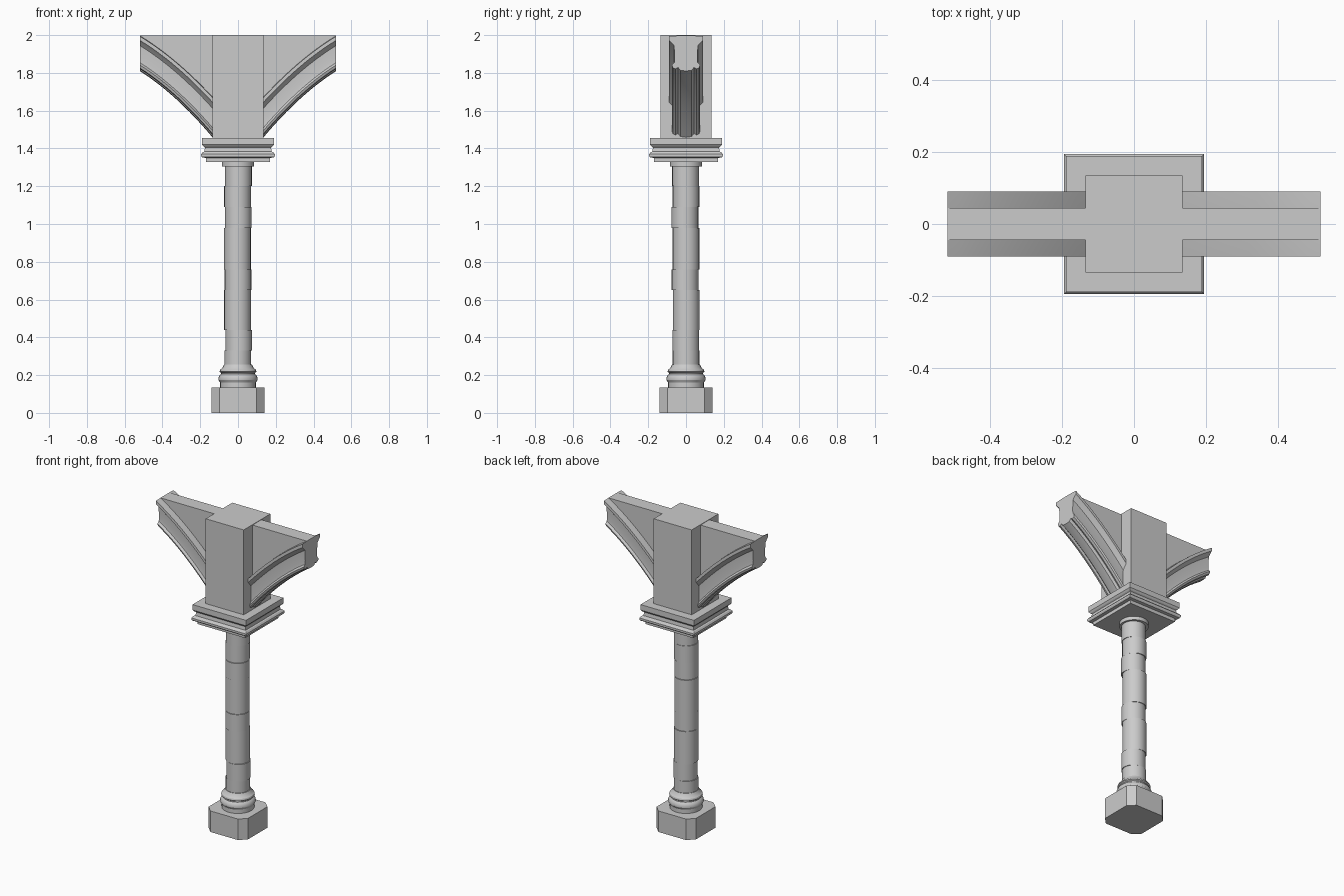
import bpy, bmesh
from math import pi, sin, cos, sqrt

if "Cube" in bpy.data.objects:
    bpy.data.objects.remove(bpy.data.objects["Cube"])


def finish(bm, name, smooth=None):
    bmesh.ops.recalc_face_normals(bm, faces=bm.faces)
    me = bpy.data.meshes.new(name)
    bm.to_mesh(me)
    bm.free()
    ob = bpy.data.objects.new(name, me)
    bpy.context.collection.objects.link(ob)
    if smooth:
        bpy.ops.object.select_all(action='DESELECT')
        ob.select_set(True)
        bpy.context.view_layer.objects.active = ob
        bpy.ops.object.shade_smooth_by_angle(angle=smooth)
    return ob


def loft(rings, name, smooth=None):
    """Skin a list of closed rings and cap both ends."""
    bm = bmesh.new()
    vs = [[bm.verts.new(p) for p in r] for r in rings]
    n = len(vs[0])
    for a, b in zip(vs, vs[1:]):
        for i in range(n):
            j = (i + 1) % n
            bm.faces.new((a[i], a[j], b[j], b[i]))
    bm.faces.new(vs[0])
    bm.faces.new(vs[-1])
    return finish(bm, name, smooth)


def turned(profile, name, n=24, ox=0, oy=0):
    return loft([[(ox + r * cos(2 * pi * i / n), oy + r * sin(2 * pi * i / n), z)
                  for i in range(n)] for r, z in profile], name, pi / 6)


def square(profile, name):
    return loft([[(x * h, y * h, z) for x, y in ((-1, -1), (1, -1), (1, 1), (-1, 1))]
                 for h, z in profile], name)


# Plinth: square with chamfered corners
h, c = 0.14, 0.098
octagon = [(c, -h), (h, -c), (h, c), (c, h), (-c, h), (-h, c), (-h, -c), (-c, -h)]
loft([[(x, y, z) for x, y in octagon] for z in (0, 0.135)], "plinth")

# Round base moulding
turned([(0.095, 0.135), (0.095, 0.16), (0.104, 0.175), (0.104, 0.185), (0.097, 0.2),
        (0.09, 0.205), (0.09, 0.212), (0.098, 0.218), (0.095, 0.228), (0.083, 0.238),
        (0.075, 0.255)], "base_moulding")

# Shaft made of slightly misaligned drums
joints = [0.24, 0.33, 0.44, 0.65, 0.76, 0.98, 1.09, 1.2, 1.31]
shifts = [(-0.001, 0), (0.004, -0.001), (-0.002, 0.001), (0, -0.005),
          (-0.003, 0), (0.001, -0.006), (-0.002, 0), (0.002, -0.002)]
for k, (dx, dy) in enumerate(shifts):
    turned([(0.071, joints[k]), (0.071, joints[k + 1])], f"shaft_drum_{k + 1}", 24, dx, dy)

# Capital
turned([(0.086, 1.305), (0.086, 1.33)], "neck_ring")
square([(0.17, 1.328), (0.17, 1.35), (0.19, 1.352), (0.195, 1.36), (0.195, 1.37),
        (0.187, 1.38), (0.178, 1.383), (0.175, 1.405), (0.182, 1.41), (0.19, 1.42),
        (0.19, 1.455)], "capital")
square([(0.135, 1.455), (0.135, 2.0)], "pier_block")

# Arched brace: moulded rib swept along a gentle arch, mirrored to both sides
X0, X1 = 0.125, 0.52
half = [(0, 0.0), (0.03, 0.02), (0.042, 0.1), (0.055, 0.06), (0.07, 0.09), (0.075, 0.17),
        (0.062, 0.24), (0.06, 0.36), (0.063, 0.72), (0.083, 0.84), (0.09, 0.87),
        (0.09, 0.985), (0.045, 1.0)]
section = half + [(-y, f) for y, f in reversed(half[1:])]


def arch(t):
    bow = 4 * t * (1 - t)
    return 1.447 + 0.363 * t + 0.028 * bow, 1.662 + 0.335 * t + 0.024 * bow


N = 12
stations = [(X0 + (X1 - X0) * k / N, *arch(k / N)) for k in range(N + 1)]
rib = loft([[(x, y, lo + (hi - lo) * f) for y, f in section] for x, lo, hi in stations],
           "arch_rib", pi / 9)

# Flat spandrel web filling the space above the rib
outline = [(x, hi - 0.03) for x, lo, hi in stations] + [(X1, 1.997), (X0, 1.997)]
web = loft([[(x, y, z) for x, z in outline] for y in (-0.045, 0.045)], "spandrel_web")

for ob in (rib, web):
    ob.modifiers.new("both_sides", 'MIRROR')
